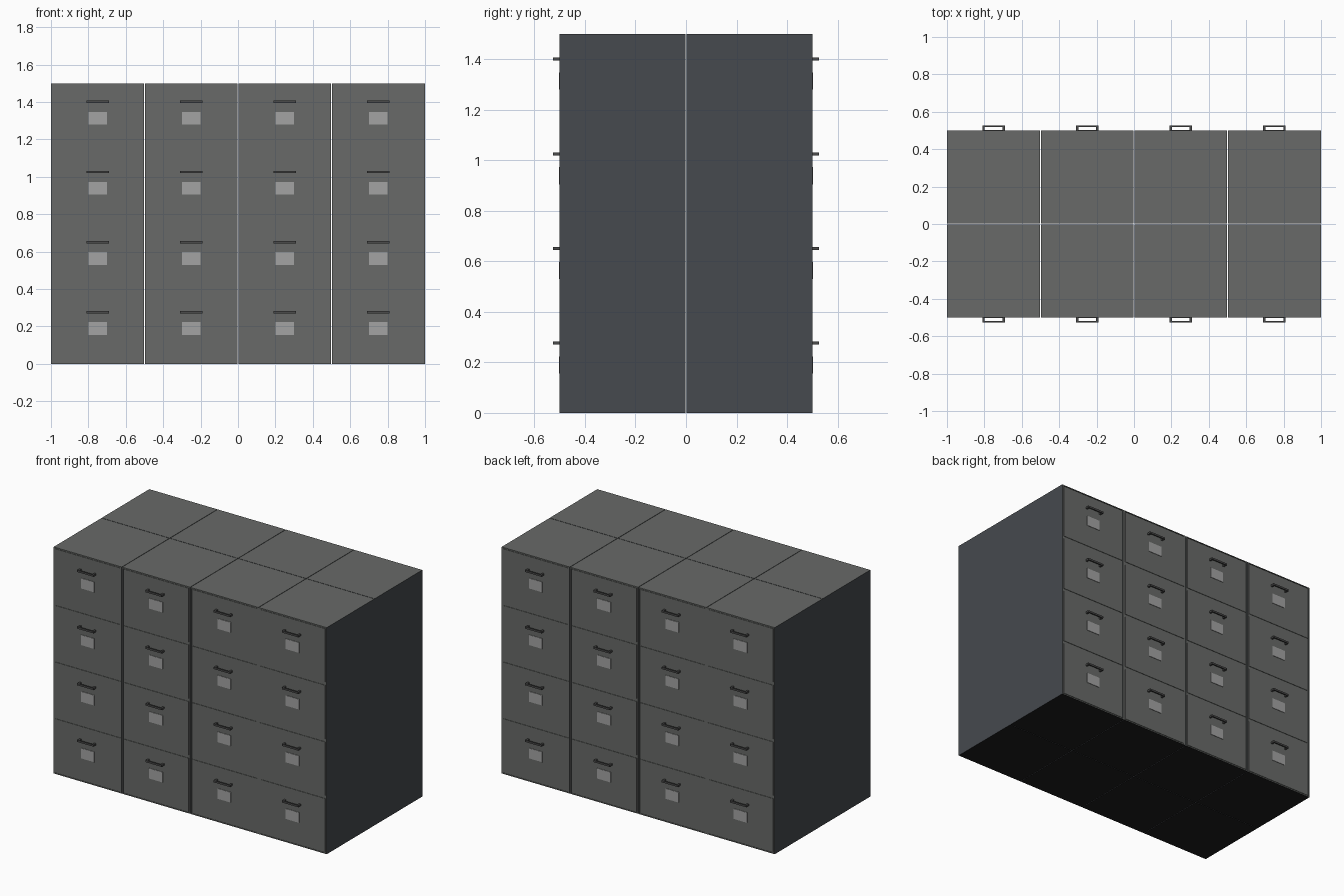
import bpy, bmesh

if "Cube" in bpy.data.objects:
    bpy.data.objects.remove(bpy.data.objects["Cube"])

def material(name, rgb):
    m = bpy.data.materials.new(name)
    m.diffuse_color = (*rgb, 1)
    m.use_nodes = True
    m.node_tree.nodes["Principled BSDF"].inputs["Base Color"].default_value = m.diffuse_color
    return m

FRONT = material("grey green steel", (0.138, 0.144, 0.138))
SIDE = material("dark slate steel", (0.061, 0.067, 0.077))
BASE = material("black underside", (0.012, 0.012, 0.012))
HANDLE = material("dark handle metal", (0.07, 0.07, 0.07))
LABEL = material("pale label card", (0.37, 0.37, 0.37))

def add_box(bm, x0, x1, y0, y1, z0, z1):
    y0, y1 = min(y0, y1), max(y0, y1)
    r = bmesh.ops.create_cube(bm, size=1)
    for v in r["verts"]:
        v.co.x = x0 if v.co.x < 0 else x1
        v.co.y = y0 if v.co.y < 0 else y1
        v.co.z = z0 if v.co.z < 0 else z1

def finish(bm, name, mats):
    me = bpy.data.meshes.new(name)
    bm.to_mesh(me)
    bm.free()
    for m in mats:
        me.materials.append(m)
    ob = bpy.data.objects.new(name, me)
    bpy.context.collection.objects.link(ob)
    return ob

GAP = 0.0015       # half of the slit between neighbouring cabinets
PITCH = 0.375      # drawer height

for s, row in ((-1, "front"), (1, "back")):
    for col in range(4):
        cx = -0.75 + 0.5 * col
        tag = f"{row}_{col + 1}"
        x0 = cx - 0.25 + (GAP if col > 0 else 0)
        x1 = cx + 0.25 - (GAP if col < 3 else 0)

        # cabinet shell: grey front and top, slate sides, black underside
        bm = bmesh.new()
        add_box(bm, x0, x1, s * GAP, s * 0.497, 0, 1.5)
        # thin rim around the front
        for a, b in ((x0, x0 + 0.008), (x1 - 0.008, x1)):
            add_box(bm, a, b, s * 0.49, s * 0.5, 0, 1.5)
        for a, b in ((0, 0.006), (1.494, 1.5)):
            add_box(bm, x0, x1, s * 0.49, s * 0.5, a, b)
        bm.normal_update()
        for f in bm.faces:
            n = f.normal
            if abs(n.x) > 0.5 or n.y * s < -0.5:
                f.material_index = 1
            elif n.z < -0.5:
                f.material_index = 2
        finish(bm, "cabinet_" + tag, [FRONT, SIDE, BASE])

        drawers, handles, labels = bmesh.new(), bmesh.new(), bmesh.new()
        for i in range(4):
            z = PITCH * i
            # drawer front
            add_box(drawers, cx - 0.238, cx + 0.238, s * 0.49, s * 0.5,
                    z + 0.01, z + PITCH - 0.01)
            # handle: two posts and a bar
            h = z + 0.276
            for d in (-0.054, 0.054):
                add_box(handles, cx + d - 0.006, cx + d + 0.006,
                        s * 0.498, s * 0.524, h - 0.006, h + 0.006)
            add_box(handles, cx - 0.06, cx + 0.06, s * 0.519, s * 0.527,
                    h - 0.006, h + 0.006)
            # label plate
            add_box(labels, cx - 0.049, cx + 0.049, s * 0.498, s * 0.503,
                    z + 0.155, z + 0.223)
        finish(drawers, "drawer_fronts_" + tag, [FRONT])
        finish(handles, "drawer_handles_" + tag, [HANDLE])
        finish(labels, "drawer_labels_" + tag, [LABEL])
